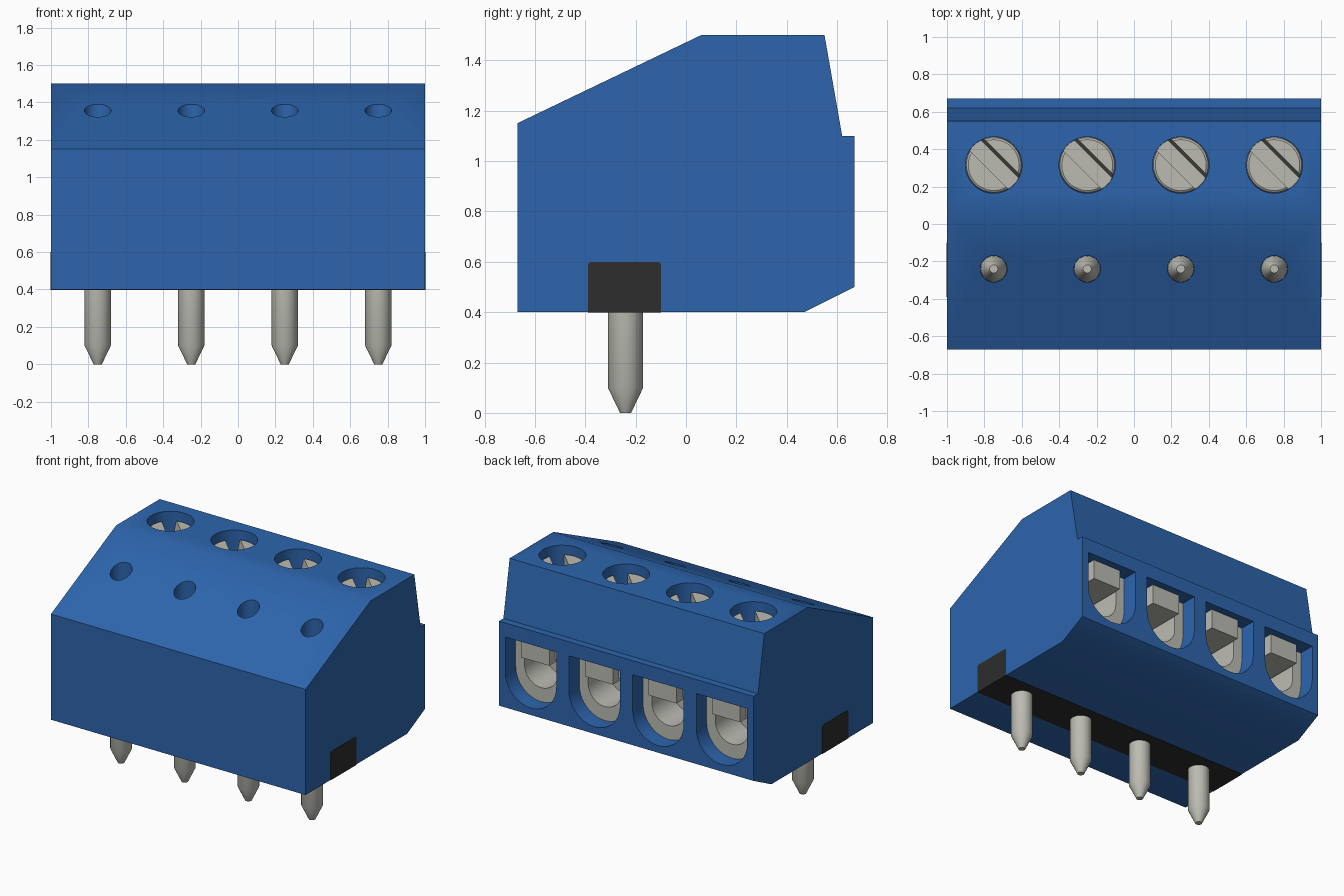
import bpy, bmesh, math
from mathutils import Matrix, Vector

if "Cube" in bpy.data.objects:
    bpy.data.objects.remove(bpy.data.objects["Cube"], do_unlink=True)


def material(name, rgb):
    m = bpy.data.materials.new(name)
    m.use_nodes = True
    m.diffuse_color = (*rgb, 1)
    bsdf = next(n for n in m.node_tree.nodes if n.type == 'BSDF_PRINCIPLED')
    bsdf.inputs["Base Color"].default_value = (*rgb, 1)
    return m


BLUE = material("blue plastic", (0.026, 0.13, 0.42))
METAL = material("pale metal", (0.50, 0.50, 0.45))
BLACK = material("black plastic", (0.026, 0.026, 0.026))

POLES = [-0.75, -0.25, 0.25, 0.75]
PIN_Y, SCREW_Y = -0.24, 0.315


def finish(bm, name, mat):
    bmesh.ops.recalc_face_normals(bm, faces=bm.faces)
    mesh = bpy.data.meshes.new(name)
    bm.to_mesh(mesh)
    bm.free()
    mesh.materials.append(mat)
    ob = bpy.data.objects.new(name, mesh)
    bpy.context.collection.objects.link(ob)
    return ob


def prism(bm, points, sweep):
    """Close a 3D outline and extrude it along a vector."""
    face = bm.faces.new([bm.verts.new(p) for p in points])
    new = bmesh.ops.extrude_face_region(bm, geom=[face])["geom"]
    verts = [v for v in new if isinstance(v, bmesh.types.BMVert)]
    bmesh.ops.translate(bm, vec=Vector(sweep), verts=verts)


def box(bm, lo, hi):
    size = [b - a for a, b in zip(lo, hi)]
    mid = [(a + b) / 2 for a, b in zip(lo, hi)]
    bmesh.ops.create_cube(bm, size=1, matrix=Matrix.Translation(mid) @ Matrix.Diagonal((*size, 1)))


def lathe(bm, profile, x, y, sides=32):
    """Solid of revolution about a vertical axis, capped at both ends."""
    rings = []
    for r, z in profile:
        rings.append([bm.verts.new((x + r * math.cos(2 * math.pi * i / sides),
                                    y + r * math.sin(2 * math.pi * i / sides), z))
                      for i in range(sides)])
    for a, b in zip(rings, rings[1:]):
        for i in range(sides):
            j = (i + 1) % sides
            bm.faces.new((a[i], a[j], b[j], b[i]))
    bm.faces.new(rings[0])
    bm.faces.new(rings[-1])


def arch(x, y, r, z_mid, z_top, steps=20):
    """U outline: flat top, round bottom."""
    pts = [(x + r * math.cos(math.pi * (1 + i / steps)), y,
            z_mid + r * math.sin(math.pi * (1 + i / steps))) for i in range(steps + 1)]
    return pts + [(x + r, y, z_top), (x - r, y, z_top)]


def cut(target, cutter):
    mod = target.modifiers.new("cut", 'BOOLEAN')
    mod.operation, mod.solver, mod.object = 'DIFFERENCE', 'EXACT', cutter
    select(target)
    bpy.ops.object.modifier_apply(modifier=mod.name)
    bpy.data.objects.remove(cutter, do_unlink=True)


def select(ob):
    bpy.ops.object.select_all(action='DESELECT')
    ob.select_set(True)
    bpy.context.view_layer.objects.active = ob


def smooth(ob):
    select(ob)
    bpy.ops.object.shade_smooth_by_angle(angle=math.radians(30))


# Housing: side profile swept along x
side = [(-0.67, 0.4), (0.47, 0.4), (0.67, 0.5), (0.67, 1.1),
        (0.62, 1.1), (0.55, 1.5), (0.06, 1.5), (-0.67, 1.15)]
bm = bmesh.new()
prism(bm, [(-1, y, z) for y, z in side], (2, 0, 0))
housing = finish(bm, "housing", BLUE)

# Screw wells, test holes and wire entries
bm = bmesh.new()
for x in POLES:
    lathe(bm, [(0.151, 1.28), (0.151, 1.6)], x, SCREW_Y, 48)
    lathe(bm, [(0.071, 0.85), (0.071, 1.6)], x, PIN_Y)
    prism(bm, arch(x, 0.2, 0.2, 0.75, 1.0), (0, 0.6, 0))
cut(housing, finish(bm, "housing_cutter", BLUE))
smooth(housing)

# Dark strip running through the underside, with small top chamfers
strip = [(-0.39, 0.398), (-0.10, 0.398), (-0.10, 0.59), (-0.11, 0.6), (-0.38, 0.6), (-0.39, 0.59)]
bm = bmesh.new()
prism(bm, [(-1.002, y, z) for y, z in strip], (2.004, 0, 0))
finish(bm, "base_strip", BLACK)

for n, x in enumerate(POLES, 1):
    # Solder pin with tapered ends
    bm = bmesh.new()
    lathe(bm, [(0.022, 0), (0.07, 0.1), (0.07, 0.87), (0.022, 0.97)], x, PIN_Y)
    smooth(finish(bm, f"pin_{n}", METAL))

    # Slotted screw head with rounded rim
    bm = bmesh.new()
    lathe(bm, [(0.15, 1.285), (0.15, 1.42), (0.146, 1.433), (0.136, 1.44)], x, SCREW_Y, 48)
    screw = finish(bm, f"screw_{n}", METAL)
    bm = bmesh.new()
    section = [(-0.035, 1.34), (0.045, 1.34), (0.066, 1.46), (-0.035, 1.46)]
    prism(bm, [(-0.3, w, z) for w, z in section], (0.6, 0, 0))
    bmesh.ops.transform(bm, verts=bm.verts, matrix=Matrix.Translation((x, SCREW_Y, 0))
                        @ Matrix.Rotation(math.radians(-45), 4, 'Z'))
    cut(screw, finish(bm, "slot_cutter", METAL))
    smooth(screw)

    # Clamp cage filling the wire entry, bored for the wire
    bm = bmesh.new()
    prism(bm, arch(x, 0.21, 0.199, 0.75, 0.999), (0, 0.345, 0))
    cage = finish(bm, f"clamp_cage_{n}", METAL)
    bm = bmesh.new()
    prism(bm, arch(x, 0.32, 0.13, 0.78, 0.88), (0, 0.4, 0))
    cut(cage, finish(bm, "bore_cutter", METAL))
    smooth(cage)

    # Pressure block hanging over the bore
    bm = bmesh.new()
    box(bm, (x - 0.11, 0.3, 0.86), (x + 0.11, 0.62, 0.998))
    finish(bm, f"clamp_block_{n}", METAL)
